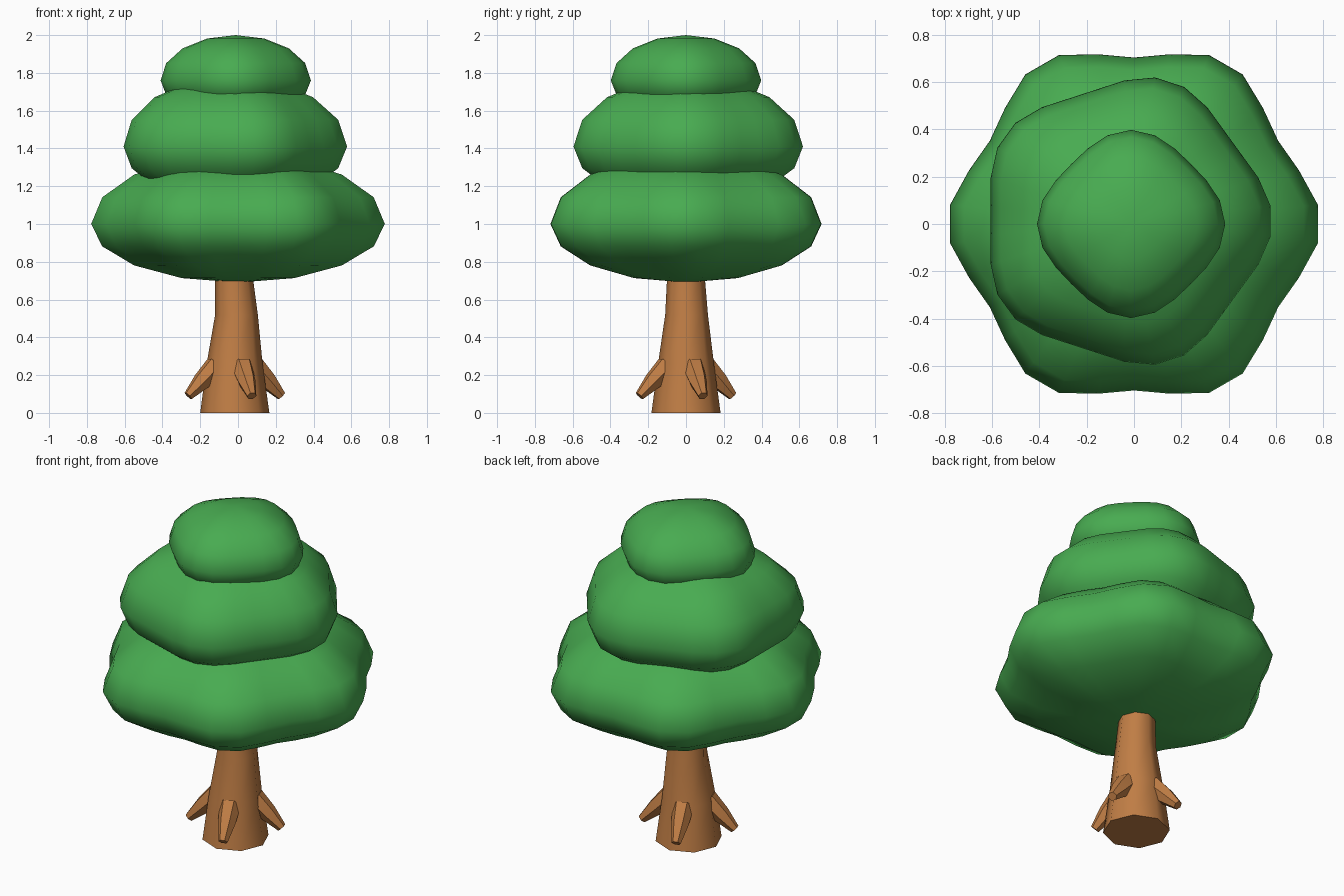
import bpy, bmesh, math
from mathutils import Vector

if "Cube" in bpy.data.objects:
    bpy.data.objects.remove(bpy.data.objects["Cube"])


def material(name, rgb):
    m = bpy.data.materials.new(name)
    m.diffuse_color = (*rgb, 1)
    m.use_nodes = True
    m.node_tree.nodes["Principled BSDF"].inputs["Base Color"].default_value = m.diffuse_color
    return m


GREEN = material("leaf green", (0.065, 0.41, 0.082))
BROWN = material("bark brown", (0.53, 0.208, 0.06))


def finish(name, bm, mat, angle):
    bmesh.ops.recalc_face_normals(bm, faces=bm.faces)
    me = bpy.data.meshes.new(name)
    bm.to_mesh(me)
    bm.free()
    me.materials.append(mat)
    ob = bpy.data.objects.new(name, me)
    bpy.context.collection.objects.link(ob)
    bpy.ops.object.select_all(action='DESELECT')
    ob.select_set(True)
    bpy.context.view_layer.objects.active = ob
    bpy.ops.object.shade_smooth_by_angle(angle=math.radians(angle))
    return ob


# Foliage tier: squashed sphere whose outline swells into lobes
def tier(name, centre, radius, swell, lobes, up, down, segments=30):
    bm = bmesh.new()
    bmesh.ops.create_uvsphere(bm, u_segments=segments, v_segments=8, radius=1)
    for v in bm.verts:
        a = math.atan2(v.co.y, v.co.x)
        flat = math.hypot(v.co.x, v.co.y)
        r = flat * (radius + swell * math.cos(lobes * a))
        h = v.co.z * (up if v.co.z > 0 else down)
        v.co = Vector(centre) + Vector((r * math.cos(a), r * math.sin(a), h))
    finish(name, bm, GREEN, 80)


tier("lower_foliage", (0, 0, 1.0), 0.747, 0.043, 6, 0.37, 0.31)
tier("middle_foliage", (-0.04, 0.012, 1.41), 0.595, 0.03, 5, 0.37, 0.30)
tier("upper_foliage", (-0.012, 0, 1.76), 0.378, 0.02, 4, 0.24, 0.20, 24)


# Tapered tube through (centre, radius) stations, capped at both ends
def tube(name, stations, sides, axis, angle):
    q = Vector(axis).to_track_quat('Z', 'Y')
    bm = bmesh.new()
    rings = []
    for c, r in stations:
        rings.append([bm.verts.new(Vector(c) + q @ Vector(
            (r * math.cos(math.tau * i / sides), r * math.sin(math.tau * i / sides), 0)))
            for i in range(sides)])
    for a, b in zip(rings, rings[1:]):
        for i in range(sides):
            j = (i + 1) % sides
            bm.faces.new((a[i], a[j], b[j], b[i]))
    bm.faces.new(rings[0][::-1])
    bm.faces.new(rings[-1])
    finish(name, bm, BROWN, angle)


# Trunk, leaning slightly
tube("trunk", [((-0.017, 0, 0), 0.183), ((-0.018, 0, 0.26), 0.148),
               ((-0.008, 0.003, 0.52), 0.113), ((-0.02, 0, 0.70), 0.101),
               ((-0.02, 0, 0.85), 0.095)], 8, (0, 0, 1), 50)

# Four stubby roots
for k in range(4):
    a = math.radians(20 + 90 * k)
    d = Vector((math.cos(a), math.sin(a), 0))
    base = Vector((-0.017, 0, 0))
    start = base + d * 0.105 + Vector((0, 0, 0.25))
    end = base + d * 0.262 + Vector((0, 0, 0.09))
    tube(f"root_{k + 1}", [(start, 0.06), (start.lerp(end, 0.5), 0.05), (end, 0.026)],
         6, end - start, 50)
